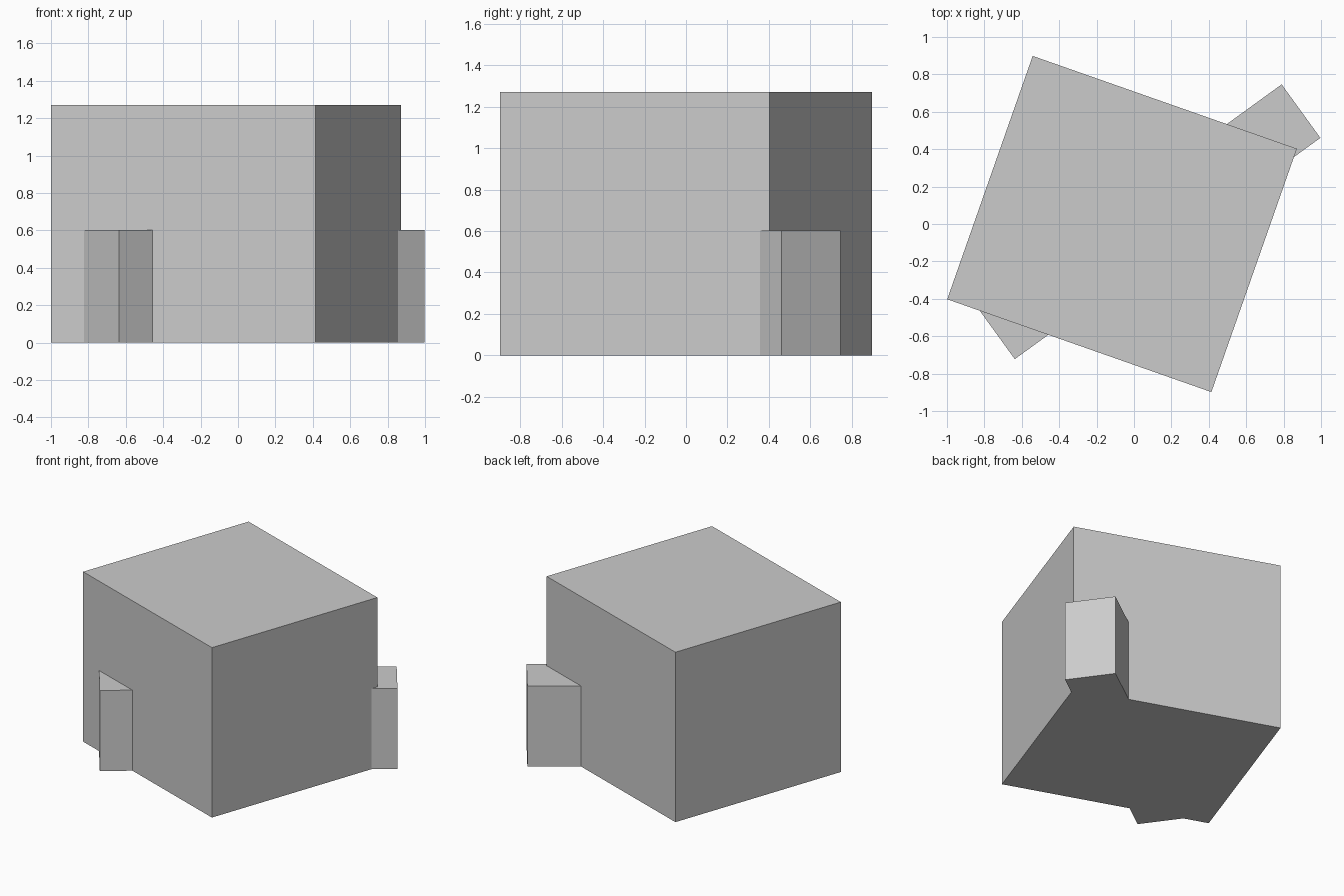
import bpy
from math import radians

default = bpy.data.objects.get("Cube")
if default:
    bpy.data.objects.remove(default, do_unlink=True)

# Single plain grey
grey = bpy.data.materials.new("plain grey")
grey.use_nodes = True
colour = (0.6, 0.6, 0.6, 1)
grey.diffuse_color = colour
grey.node_tree.nodes["Principled BSDF"].inputs["Base Color"].default_value = colour


def block(name, centre, size, angle):
    """Upright block standing on the ground, turned about z."""
    bpy.ops.mesh.primitive_cube_add(
        size=1, location=(*centre, size[2] / 2), rotation=(0, 0, radians(angle)))
    ob = bpy.context.object
    ob.name = name
    ob.scale = size
    bpy.ops.object.transform_apply(location=False, rotation=False, scale=True)
    ob.data.materials.append(grey)
    return ob


# Main tall volume
block("main_building", (-0.064, 0), (1.497, 1.379, 1.27), -19.35)

# Low wing running diagonally through the main volume, out at both ends
block("low_wing", (0.076, 0.012), (2.017, 0.353, 0.602), 35.9)
